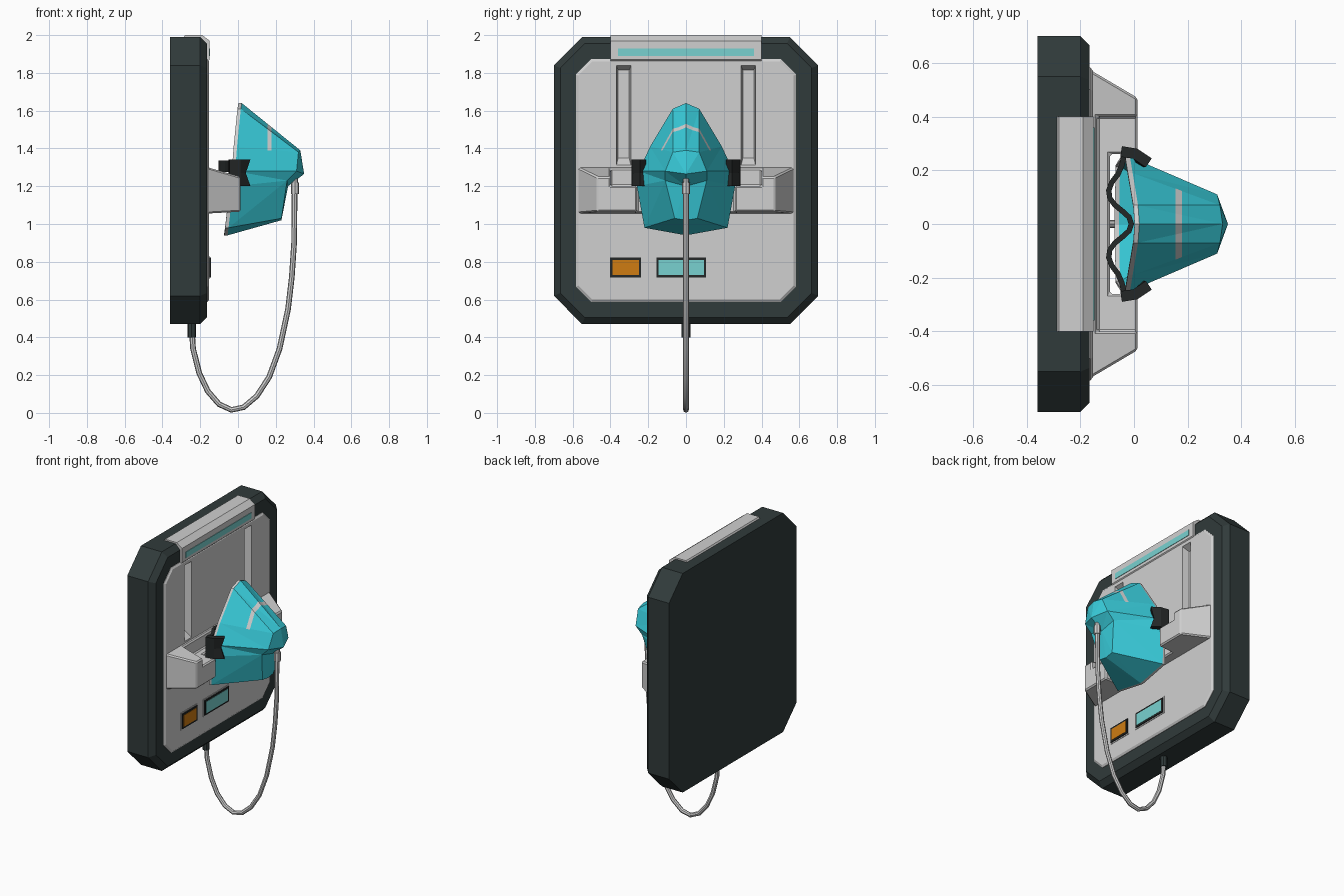
import bpy, bmesh
from mathutils import Vector

cube = bpy.data.objects.get("Cube")
if cube:
    bpy.data.objects.remove(cube, do_unlink=True)


def material(name, r, g, b):
    m = bpy.data.materials.new(name)
    m.use_nodes = True
    m.diffuse_color = (r, g, b, 1)
    m.node_tree.nodes["Principled BSDF"].inputs["Base Color"].default_value = (r, g, b, 1)
    return m


DARK = material("dark casing", 0.03, 0.043, 0.043)
GRAY = material("light gray", 0.63, 0.63, 0.63)
TEAL = material("teal", 0.04, 0.6, 0.7)
SCREEN = material("pale cyan", 0.19, 0.64, 0.63)
ORANGE = material("orange", 0.62, 0.2, 0.006)
BLACK = material("black rubber", 0.017, 0.02, 0.02)


def add_object(name, bm, *mats):
    mesh = bpy.data.meshes.new(name)
    bm.to_mesh(mesh)
    bm.free()
    for m in mats:
        mesh.materials.append(m)
    ob = bpy.data.objects.new(name, mesh)
    bpy.context.collection.objects.link(ob)
    return ob


def loft(name, loops, mat):
    """Skin equal-length loops and cap both ends."""
    bm = bmesh.new()
    rows = [[bm.verts.new(p) for p in loop] for loop in loops]
    n = len(rows[0])
    for a, b in zip(rows, rows[1:]):
        for i in range(n):
            j = (i + 1) % n
            bm.faces.new((a[i], a[j], b[j], b[i]))
    bm.faces.new(rows[0])
    bm.faces.new(rows[-1])
    bmesh.ops.recalc_face_normals(bm, faces=bm.faces)
    return add_object(name, bm, mat)


def rect(x, y0, y1, z0, z1):
    return [(x, y0, z0), (x, y1, z0), (x, y1, z1), (x, y0, z1)]


def octagon(x, d):
    """Corner-cut outline of the casing, inset by d."""
    y, z0, z1, c = 0.7 - d, 0.47 + d, 1.99 - d, 0.15 - 0.586 * d
    return [(x, -y + c, z0), (x, y - c, z0), (x, y, z0 + c), (x, y, z1 - c),
            (x, y - c, z1), (x, -y + c, z1), (x, -y, z1 - c), (x, -y, z0 + c)]


def box(name, x0, x1, y0, y1, z0, z1, mat):
    return loft(name, [rect(x0, y0, y1, z0, z1), rect(x1, y0, y1, z0, z1)], mat)


def apply_all(ob):
    bpy.context.view_layer.objects.active = ob
    for m in list(ob.modifiers):
        bpy.ops.object.modifier_apply(modifier=m.name)


def cut(ob, cutter):
    mod = ob.modifiers.new("cut", "BOOLEAN")
    mod.operation, mod.solver, mod.object = "DIFFERENCE", "EXACT", cutter
    apply_all(ob)
    bpy.data.objects.remove(cutter, do_unlink=True)


def bevel(ob, width):
    mod = ob.modifiers.new("edges", "BEVEL")
    mod.width, mod.segments, mod.limit_method = width, 1, "ANGLE"
    apply_all(ob)


# Casing with a shallow well, and the front panel sitting in it
loft("casing", [octagon(-0.36, 0), octagon(-0.2, 0), octagon(-0.165, 0.035),
                octagon(-0.165, 0.122), octagon(-0.24, 0.122)], DARK)
panel = loft("front_panel", [octagon(-0.25, 0.117), octagon(-0.162, 0.117),
                             octagon(-0.153, 0.13)], GRAY)

# Two tapered grooves in the panel
for s in (-1, 1):
    y = s * 0.33
    cut(panel, loft("groove_cutter", [rect(-0.2, y - 0.029, y + 0.029, 1.35, 1.815),
                                      rect(-0.145, y - 0.04, y + 0.04, 1.305, 1.842)], GRAY))

# Top cap with its light strip
profile = [(-0.29, 1.96), (-0.29, 1.985), (-0.28, 2.0), (-0.19, 2.0),
           (-0.15, 1.97), (-0.15, 1.87), (-0.17, 1.85)]
loft("top_cap", [[(x, y, z) for x, z in profile] for y in (-0.4, 0.4)], GRAY)
box("light_strip", -0.155, -0.147, -0.36, 0.36, 1.89, 1.93, SCREEN)

# Cradle shelf with a pocket and an open middle
shelf = loft("cradle_shelf", [rect(-0.17, -0.578, 0.578, 1.055, 1.303),
                              rect(0.013, -0.47, 0.47, 1.065, 1.25)], GRAY)
cut(shelf, box("pocket_cutter", -0.137, 0.1, -0.4, 0.4, 1.2, 1.5, GRAY))
cut(shelf, box("opening_cutter", -0.09, 0.1, -0.26, 0.26, 0.9, 1.5, GRAY))
bevel(shelf, 0.008)

# Button and display, each with a frame and a dark border
for name, y0, y1, mat in (("button", -0.41, -0.23, ORANGE), ("display", -0.165, 0.115, SCREEN)):
    for part, d, x, m in (("_frame", 0, -0.15, GRAY), ("_border", 0.008, -0.144, BLACK),
                          ("", 0.02, -0.142, mat)):
        box(name + part, -0.16, x, y0 + d, y1 - d, 0.71 + d, 0.83 - d, m)

# Mask: half shell, rim first, then nose and chin
rim = [(0.02, 0, 1.64), (0.015, 0.07, 1.61), (-0.005, 0.19, 1.41), (-0.015, 0.25, 1.28),
       (-0.025, 0.26, 1.2), (-0.05, 0.22, 0.98), (-0.055, 0, 0.94)]
front = [(0.33, 0, 1.39), (0.32, 0.07, 1.38), (0.31, 0.11, 1.28), (0.35, 0, 1.265),
         (0.26, 0.11, 1.23), (0.265, 0, 1.2), (0.23, 0.06, 1.03), (0.23, 0, 1.02)]
back = [(x - 0.018, y, z) for x, y, z in rim]
faces = [(0, 1, 8, 7), (1, 2, 9, 8), (2, 3, 9), (3, 11, 9), (7, 8, 9, 10), (9, 11, 12, 10),
         (3, 4, 11), (4, 5, 11), (5, 13, 11), (11, 13, 14, 12), (5, 6, 14, 13)]
bm = bmesh.new()
v = [bm.verts.new(p) for p in rim + front + back]
for f in faces:
    bm.faces.new([v[i] for i in f])
for i in range(6):
    bm.faces.new((v[i], v[i + 1], v[i + 16], v[i + 15])).material_index = 1
bmesh.ops.recalc_face_normals(bm, faces=bm.faces)
bm.faces.ensure_lookup_table()
if bm.faces[4].normal.x < 0:
    bmesh.ops.reverse_faces(bm, faces=bm.faces)
bmesh.ops.triangulate(bm, faces=bm.faces)

# Gray stripe over the nose bridge, cut into the shell
for co, no in (((0.155, 0, 0), (1, 0, 0)), ((0.178, 0, 0), (1, 0, 0)), ((0, 0, 1.39), (0, 0, 1))):
    bmesh.ops.bisect_plane(bm, geom=bm.verts[:] + bm.edges[:] + bm.faces[:],
                           plane_co=co, plane_no=no)
for f in bm.faces:
    c = f.calc_center_median()
    if 0.155 < c.x < 0.178 and c.z > 1.39:
        f.material_index = 1
mask = add_object("mask", bm, TEAL, GRAY)
mod = mask.modifiers.new("mirror", "MIRROR")
mod.use_axis = (False, True, False)
mod = mask.modifiers.new("shell", "SOLIDIFY")
mod.thickness, mod.offset = 0.01, -1
apply_all(mask)


def band(name, plan, half, levels, notch=0.0):
    """Strip following a plan path, built up through z levels."""
    pts = [Vector(p) for p in plan]
    left, right = [], []
    for i, p in enumerate(pts):
        t = (pts[min(i + 1, len(pts) - 1)] - pts[max(i - 1, 0)]).normalized()
        n = Vector((-t.y, t.x)) * half
        left.append(p + n)
        right.append(p - n)
    loops = []
    for k, z in enumerate(levels):
        loop = [Vector((p.x, p.y, z)) for p in left + right[::-1]]
        if k == 1 and notch:
            loop[0].x -= notch
            loop[-1].x -= notch
        loops.append(loop)
    loft(name, loops, BLACK)


# Wavy strap and the notched clips at both sides
wave = [(-0.035, 0.265), (-0.045, 0.22), (-0.06, 0.185), (-0.083, 0.155), (-0.094, 0.125),
        (-0.09, 0.095), (-0.07, 0.07), (-0.04, 0.045), (-0.018, 0.025)]
band("strap", wave + [(-0.01, 0)] + [(x, -y) for x, y in reversed(wave)], 0.01, (1.275, 1.335))
for s, side in ((1, "left"), (-1, "right")):
    band("clip_" + side, [(0.055, s * 0.228), (0.005, s * 0.262), (-0.048, s * 0.27)],
         0.02, (1.2, 1.27, 1.342), 0.025)


def tube(name, path, radius, mat):
    curve = bpy.data.curves.new(name, "CURVE")
    curve.dimensions, curve.bevel_depth, curve.bevel_resolution = "3D", radius, 2
    curve.use_fill_caps = True
    spline = curve.splines.new("POLY")
    spline.points.add(len(path) - 1)
    for p, (x, z) in zip(spline.points, path):
        p.co = (x, 0, z, 1)
    curve.materials.append(mat)
    ob = bpy.data.objects.new(name, curve)
    bpy.context.collection.objects.link(ob)
    bpy.ops.object.select_all(action="DESELECT")
    ob.select_set(True)
    bpy.context.view_layer.objects.active = ob
    bpy.ops.object.convert(target="MESH")
    bpy.ops.object.shade_smooth_by_angle()


# Hose looping from the mask to the casing, with end fittings
tube("hose", [(0.3, 1.2), (0.297, 0.9), (0.285, 0.72), (0.265, 0.55), (0.22, 0.34), (0.165, 0.19),
              (0.1, 0.09), (0.03, 0.03), (-0.035, 0.016), (-0.1, 0.046), (-0.16, 0.115),
              (-0.205, 0.21), (-0.238, 0.34), (-0.243, 0.42)], 0.015, GRAY)
tube("hose_fitting", [(0.302, 1.16), (0.302, 1.22)], 0.022, GRAY)
tube("hose_neck", [(0.302, 1.2), (0.302, 1.27)], 0.016, GRAY)
tube("hose_socket", [(-0.245, 0.4), (-0.245, 0.49)], 0.023, DARK)
